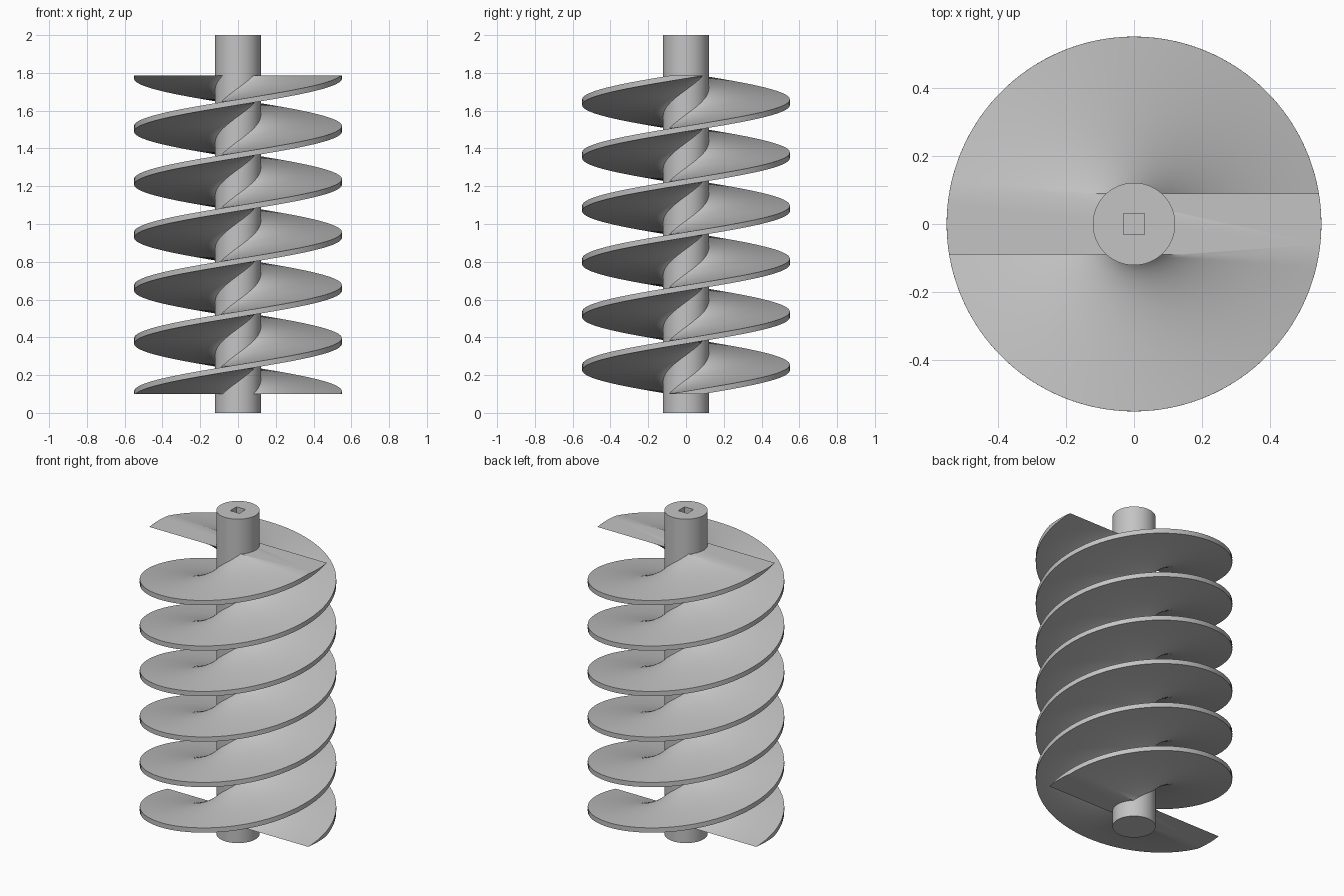
import bpy, bmesh, math

cube = bpy.data.objects.get("Cube")
if cube:
    bpy.data.objects.remove(cube, do_unlink=True)

RADIUS, HALF_THICK = 0.55, 0.09
Z_LOW, Z_HIGH, TURNS = 0.10, 1.785, 3
SLICES = 270

steel = bpy.data.materials.new("light grey")
steel.use_nodes = True
colour = (0.55, 0.55, 0.55, 1)
steel.diffuse_color = colour
steel.node_tree.nodes["Principled BSDF"].inputs["Base Color"].default_value = colour


def finish(obj):
    obj.data.materials.clear()
    obj.data.materials.append(steel)
    bpy.ops.object.select_all(action="DESELECT")
    obj.select_set(True)
    bpy.context.view_layer.objects.active = obj
    bpy.ops.object.shade_smooth_by_angle(angle=math.radians(30))


def bar_section(side_steps=30, arc_steps=6):
    """Flat bar whose two ends are rounded to the outer radius."""
    half = math.asin(HALF_THICK / RADIUS)
    reach = RADIUS * math.cos(half)
    pts = []
    for sign in (1, -1):
        for i in range(arc_steps):
            a = -half + 2 * half * i / arc_steps
            pts.append((sign * RADIUS * math.cos(a), sign * RADIUS * math.sin(a)))
        for i in range(side_steps):
            x = reach * (1 - 2 * i / side_steps)
            pts.append((sign * x, sign * HALF_THICK))
    return pts


# Double-start blade: the bar section twisted up the axis
bm = bmesh.new()
section = bar_section()
rings = []
for s in range(SLICES + 1):
    t = s / SLICES
    a = 2 * math.pi * TURNS * t
    c, n = math.cos(a), math.sin(a)
    z = Z_LOW + (Z_HIGH - Z_LOW) * t
    rings.append([bm.verts.new((x * c - y * n, x * n + y * c, z)) for x, y in section])
for low, high in zip(rings, rings[1:]):
    for i in range(len(section)):
        j = (i + 1) % len(section)
        bm.faces.new((low[i], low[j], high[j], high[i]))
bm.faces.new(rings[0][::-1])
bm.faces.new(rings[-1])
mesh = bpy.data.meshes.new("screw_blade")
bm.to_mesh(mesh)
bm.free()
blade = bpy.data.objects.new("screw_blade", mesh)
bpy.context.collection.objects.link(blade)
finish(blade)

# Central shaft with a square drive socket in its top
bpy.ops.mesh.primitive_cylinder_add(vertices=96, radius=0.121, depth=2, location=(0, 0, 1))
shaft = bpy.context.object
shaft.name = "shaft"
bpy.ops.mesh.primitive_cube_add(size=1, location=(0, 0, 2))
cutter = bpy.context.object
cutter.name = "socket_cutter"
cutter.scale = (0.062, 0.062, 0.4)
cutter.hide_render = True
bpy.context.view_layer.update()
cut = shaft.modifiers.new("drive_socket", "BOOLEAN")
cut.operation = "DIFFERENCE"
cut.solver = "EXACT"
cut.object = cutter
bpy.context.view_layer.objects.active = shaft
bpy.ops.object.modifier_apply(modifier=cut.name)
bpy.data.objects.remove(cutter, do_unlink=True)
finish(shaft)
